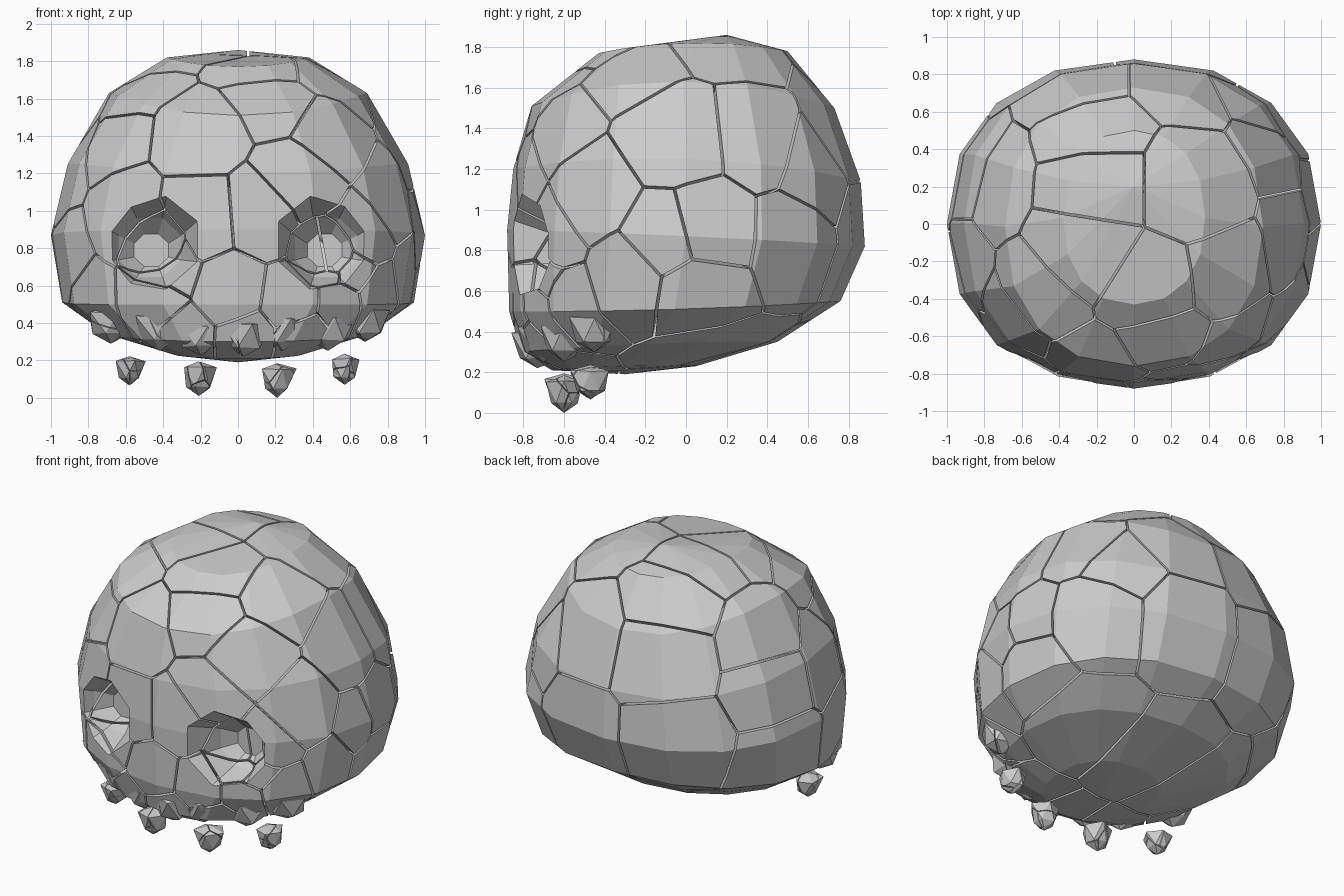
import bpy, bmesh, random
from math import sin, cos, pi
from mathutils import Vector
from mathutils.bvhtree import BVHTree

if "Cube" in bpy.data.objects:
    bpy.data.objects.remove(bpy.data.objects["Cube"])

random.seed(4)
GAP = 0.013


def loft(rings, low, high, n=16, power=0.89):
    """Closed body from tilted rings: front y, front z, back y, back z, half width, side z."""
    bm = bmesh.new()
    rows = []
    for fy, fz, by, bz, w, sz in rings:
        row = []
        for i in range(n):
            a = 2 * pi * i / n
            s, c = sin(a), cos(a)
            s = (abs(s) ** power) * (1 if s > 0 else -1)
            c = (abs(c) ** power) * (1 if c > 0 else -1)
            mid = (fz + bz) / 2
            row.append(bm.verts.new((w * s, (fy + by) / 2 + c * (by - fy) / 2,
                                     mid + c * (bz - fz) / 2 + (sz - mid) * sin(a) ** 2)))
        rows.append(row)
    for a, b in zip(rows, rows[1:]):
        for i in range(n):
            j = (i + 1) % n
            bm.faces.new((a[i], a[j], b[j], b[i]))
    lo, hi = bm.verts.new(low), bm.verts.new(high)
    for i in range(n):
        j = (i + 1) % n
        bm.faces.new((lo, rows[0][j], rows[0][i]))
        bm.faces.new((hi, rows[-1][i], rows[-1][j]))
    bmesh.ops.recalc_face_normals(bm, faces=bm.faces)
    return bm


def make_object(bm, name):
    me = bpy.data.meshes.new(name)
    bm.to_mesh(me)
    ob = bpy.data.objects.new(name, me)
    bpy.context.collection.objects.link(ob)
    return ob


def fracture(source, seeds, name, gap=GAP):
    """Split a closed body into Voronoi pieces separated by thin cracks."""
    for k, p in enumerate(seeds):
        bm = source.copy()
        for q in sorted(seeds, key=lambda v: (v - p).length):
            d = q - p
            if d.length < 1e-4:
                continue
            d.normalize()
            co = (p + q) / 2 - d * gap / 2
            if not any((v.co - co).dot(d) > 1e-5 for v in bm.verts):
                continue
            bmesh.ops.bisect_plane(bm, geom=bm.verts[:] + bm.edges[:] + bm.faces[:],
                                   dist=1e-6, plane_co=co, plane_no=d, clear_outer=True)
            rim = [e for e in bm.edges if e.is_boundary]
            if rim:
                bmesh.ops.holes_fill(bm, edges=rim, sides=0)
        if bm.faces:
            bmesh.ops.recalc_face_normals(bm, faces=bm.faces)
            make_object(bm, f"{name}_{k + 1:02d}")
        bm.free()


# Cranium body
body = loft([(-0.66, 0.21, 0.05, 0.23, 0.34, 0.23), (-0.81, 0.30, 0.45, 0.35, 0.70, 0.34),
             (-0.87, 0.50, 0.76, 0.55, 0.94, 0.51), (-0.88, 0.90, 0.88, 0.82, 1.00, 0.87),
             (-0.85, 1.20, 0.86, 1.14, 0.91, 1.25), (-0.76, 1.51, 0.73, 1.50, 0.69, 1.63),
             (-0.43, 1.77, 0.50, 1.78, 0.38, 1.82)], (0, -0.3, 0.19), (0, 0.2, 1.86))
cranium = make_object(body, "cranium_body")

# Eye sockets cut from the front
for side in (-1, 1):
    bm = bmesh.new()
    prev = None
    for y, r in ((-1.0, 0.38), (-0.76, 0.255), (-0.62, 0.18), (-0.53, 0.10)):
        row = [bm.verts.new((side * (0.49 - 0.1 * (y + 0.8)) + r * cos(a), y,
                             0.83 - 0.15 * (y + 0.8) + 0.95 * r * sin(a)))
               for a in [2 * pi * (i + 0.5) / 8 for i in range(8)]]
        if prev:
            for i in range(8):
                bm.faces.new((prev[i], prev[i - 1], row[i - 1], row[i]))
        else:
            bm.faces.new(row)
        prev = row
    bm.faces.new(prev)
    bmesh.ops.recalc_face_normals(bm, faces=bm.faces)
    cutter = make_object(bm, "socket_cutter")
    cutter.hide_render = True
    mod = cranium.modifiers.new("socket", 'BOOLEAN')
    mod.object, mod.operation, mod.solver = cutter, 'DIFFERENCE', 'EXACT'
bpy.context.view_layer.update()
solid = bmesh.new()
solid.from_object(cranium, bpy.context.evaluated_depsgraph_get())
for ob in list(bpy.data.objects):
    bpy.data.objects.remove(ob)

# Crack pattern: piece centres read from each view, projected on the surface
tree = BVHTree.FromBMesh(solid)
front = [(-0.22, 1.42), (0.2, 1.6), (0.5, 1.42), (-0.66, 1.38), (-0.22, 0.95), (0.15, 0.98),
         (-0.05, 0.55), (0.33, 1.15), (-0.62, 1.0), (-0.42, 0.85), (-0.45, 0.5), (0.3, 0.5),
         (0.55, 0.5), (0.41, 0.72), (0.52, 0.74), (0.47, 0.64), (0.6, 0.68), (0.7, 0.85),
         (-0.35, 0.66), (0.74, 0.55), (0.05, 0.3), (-0.3, 0.33), (0.35, 0.33)]
right = [(-0.05, 1.35), (0.1, 0.9), (-0.1, 0.85), (0.38, 1.35), (-0.3, 0.66), (0.05, 0.6),
         (-0.48, 1.05), (0.55, 0.85)]
left = [(0.25, 1.2), (-0.2, 1.2), (-0.35, 0.75), (0.25, 0.7), (-0.5, 0.5)]
top = [(-0.25, 0.2), (-0.25, 0.52), (-0.75, 0.2), (-0.3, -0.12), (-0.55, -0.4),
       (0.12, -0.38), (0.36, 0.2), (0.5, -0.3)]
back = [(-0.45, 0.85), (-0.3, 1.4), (0.25, 1.4), (0.25, 0.85), (0.65, 1.2)]
under = [(0, 0.15), (0.5, 0.1), (-0.5, 0.0)]
rays = [((a, -3, b), (0, 1, 0)) for a, b in front]
rays += [((3, a, b), (-1, 0, 0)) for a, b in right]
rays += [((-3, a, b), (1, 0, 0)) for a, b in left]
rays += [((a, b, 4), (0, 0, -1)) for a, b in top]
rays += [((a, 3, b), (0, -1, 0)) for a, b in back]
rays += [((a, b, -2), (0, 0, 1)) for a, b in under]
hits = [tree.ray_cast(Vector(o), Vector(d))[0] for o, d in rays]
fracture(solid, [h for h in hits if h is not None], "skull_piece")


def shard(center, size, name, pieces):
    """Rough tapering lump broken into small fragments."""
    bm = bmesh.new()
    bmesh.ops.create_icosphere(bm, subdivisions=1, radius=1.2)
    for v in bm.verts:
        taper = 0.78 + 0.24 * v.co.z
        v.co *= random.uniform(0.88, 1.08)
        v.co = Vector((v.co.x * size[0] * taper, v.co.y * size[1] * taper,
                       max(-1, min(0.85, v.co.z)) * size[2])) + Vector(center)
    bmesh.ops.recalc_face_normals(bm, faces=bm.faces)
    seeds = [Vector(center) + Vector([random.uniform(-0.7, 0.7) * s for s in size])
             for _ in range(pieces)]
    fracture(bm, seeds, name, 0.004)
    bm.free()


# Hanging teeth
for x, y, z, w, d, h in ((-0.58, -0.47, 0.15, 0.09, 0.10, 0.085), (-0.21, -0.60, 0.11, 0.10, 0.10, 0.10),
                         (0.21, -0.60, 0.10, 0.10, 0.10, 0.10), (0.57, -0.47, 0.16, 0.09, 0.10, 0.09)):
    shard((x, y, z), (w, d, h), "tooth_fragment", 5)

# Broken rubble along the upper jaw
for x, y, z, s in ((-0.68, -0.45, 0.40, 0.13), (-0.42, -0.63, 0.37, 0.14), (-0.2, -0.71, 0.33, 0.12),
                   (0.03, -0.73, 0.33, 0.13), (0.24, -0.70, 0.36, 0.13), (0.48, -0.60, 0.37, 0.14),
                   (0.68, -0.45, 0.41, 0.13)):
    shard((x, y, z), (s * 1.1, s, s * 0.85), "jaw_fragment", 2)
